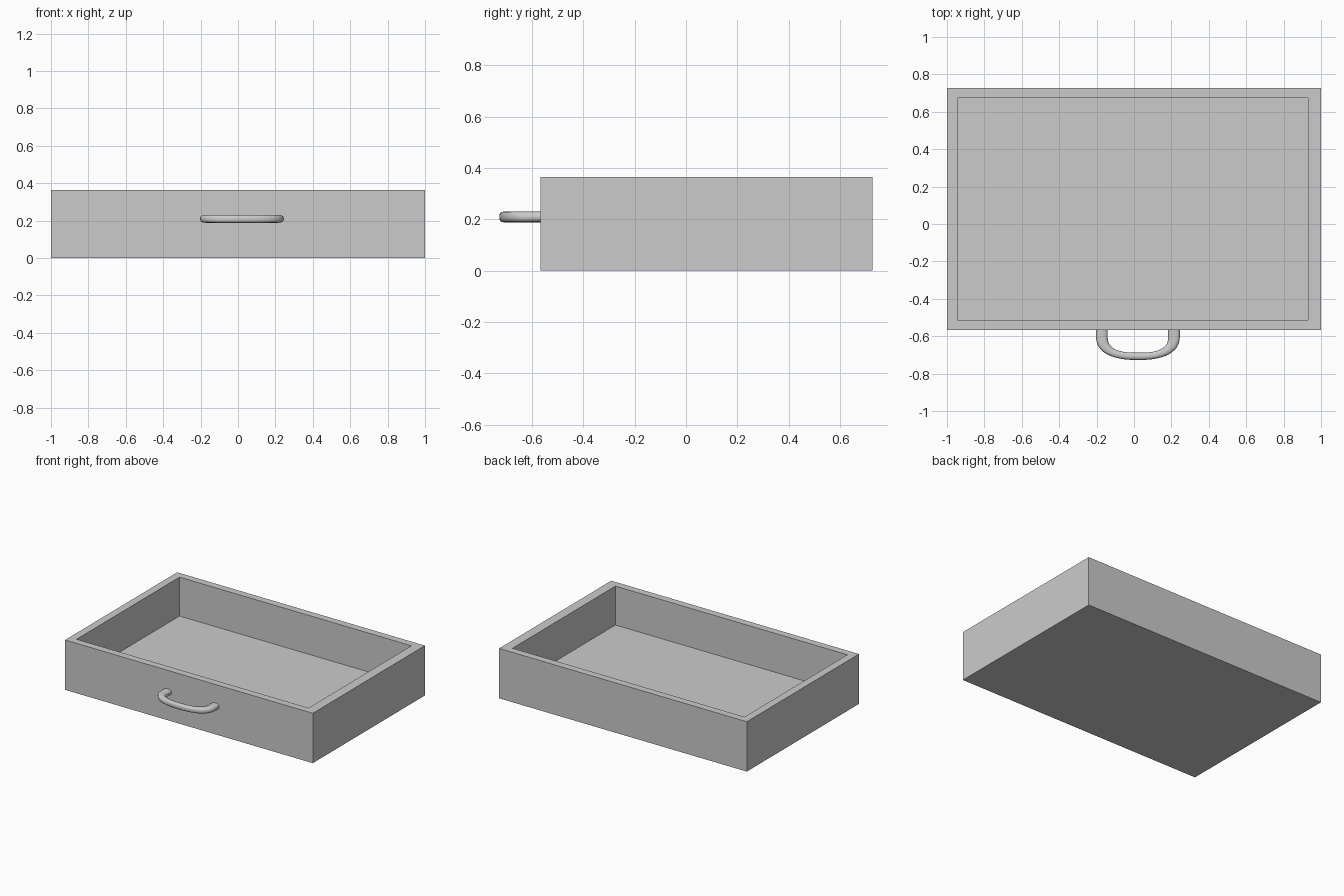
import bpy, bmesh
from math import cos, sin, pi, radians, copysign

if "Cube" in bpy.data.objects:
    bpy.data.objects.remove(bpy.data.objects["Cube"])


def power(v, e):
    return copysign(abs(v) ** e, v)


def finish(bm, name):
    bmesh.ops.recalc_face_normals(bm, faces=bm.faces)
    mesh = bpy.data.meshes.new(name)
    bm.to_mesh(mesh)
    bm.free()
    obj = bpy.data.objects.new(name, mesh)
    bpy.context.collection.objects.link(obj)
    return obj


# Drawer tray: a box whose top is inset to a rim and sunk to the floor
X0, X1, Y0, Y1, HEIGHT = -1.0, 1.0, -0.566, 0.727, 0.364
IX0, IX1, IY0, IY1, FLOOR = -0.944, 0.929, -0.513, 0.674, 0.08

bm = bmesh.new()


def ring(x0, x1, y0, y1, z):
    return [bm.verts.new(p) for p in
            ((x0, y0, z), (x1, y0, z), (x1, y1, z), (x0, y1, z))]


rings = [ring(X0, X1, Y0, Y1, 0), ring(X0, X1, Y0, Y1, HEIGHT),
         ring(IX0, IX1, IY0, IY1, HEIGHT), ring(IX0, IX1, IY0, IY1, FLOOR)]
for a, b in zip(rings, rings[1:]):
    for i in range(4):
        j = (i + 1) % 4
        bm.faces.new((a[i], a[j], b[j], b[i]))
bm.faces.new(rings[0])
bm.faces.new(rings[-1])
finish(bm, "drawer_tray")

# Bow handle: rounded section lofted between an inner and an outer outline
CX, CZ, HALF_H, BEND_Y = 0.021, 0.209, 0.021, -0.60
STEPS, SIDES = 24, 16


def outline(t, half_width, depth, n):
    return (CX + half_width * power(cos(t), 2 / n),
            BEND_Y + depth * power(sin(t), 2 / n))


pairs = [((CX - 0.162, Y0 + 0.006), (CX - 0.224, Y0 + 0.006))]
for k in range(STEPS + 1):
    t = pi + pi * k / STEPS
    pairs.append((outline(t, 0.162, 0.088, 2.7), outline(t, 0.224, 0.127, 2.4)))
pairs.append(((CX + 0.162, Y0 + 0.006), (CX + 0.224, Y0 + 0.006)))

bm = bmesh.new()
sections = []
for (ix, iy), (ox, oy) in pairs:
    section = []
    for s in range(SIDES):
        a = 2 * pi * s / SIDES
        f = 0.5 + 0.5 * power(cos(a), 0.75)
        section.append(bm.verts.new((ix + (ox - ix) * f, iy + (oy - iy) * f,
                                     CZ + HALF_H * power(sin(a), 0.75))))
    sections.append(section)
for a, b in zip(sections, sections[1:]):
    for i in range(SIDES):
        j = (i + 1) % SIDES
        bm.faces.new((a[i], a[j], b[j], b[i]))
bm.faces.new(sections[0])
bm.faces.new(sections[-1])
handle = finish(bm, "pull_handle")

bpy.context.view_layer.objects.active = handle
handle.select_set(True)
bpy.ops.object.shade_smooth_by_angle(angle=radians(40))
